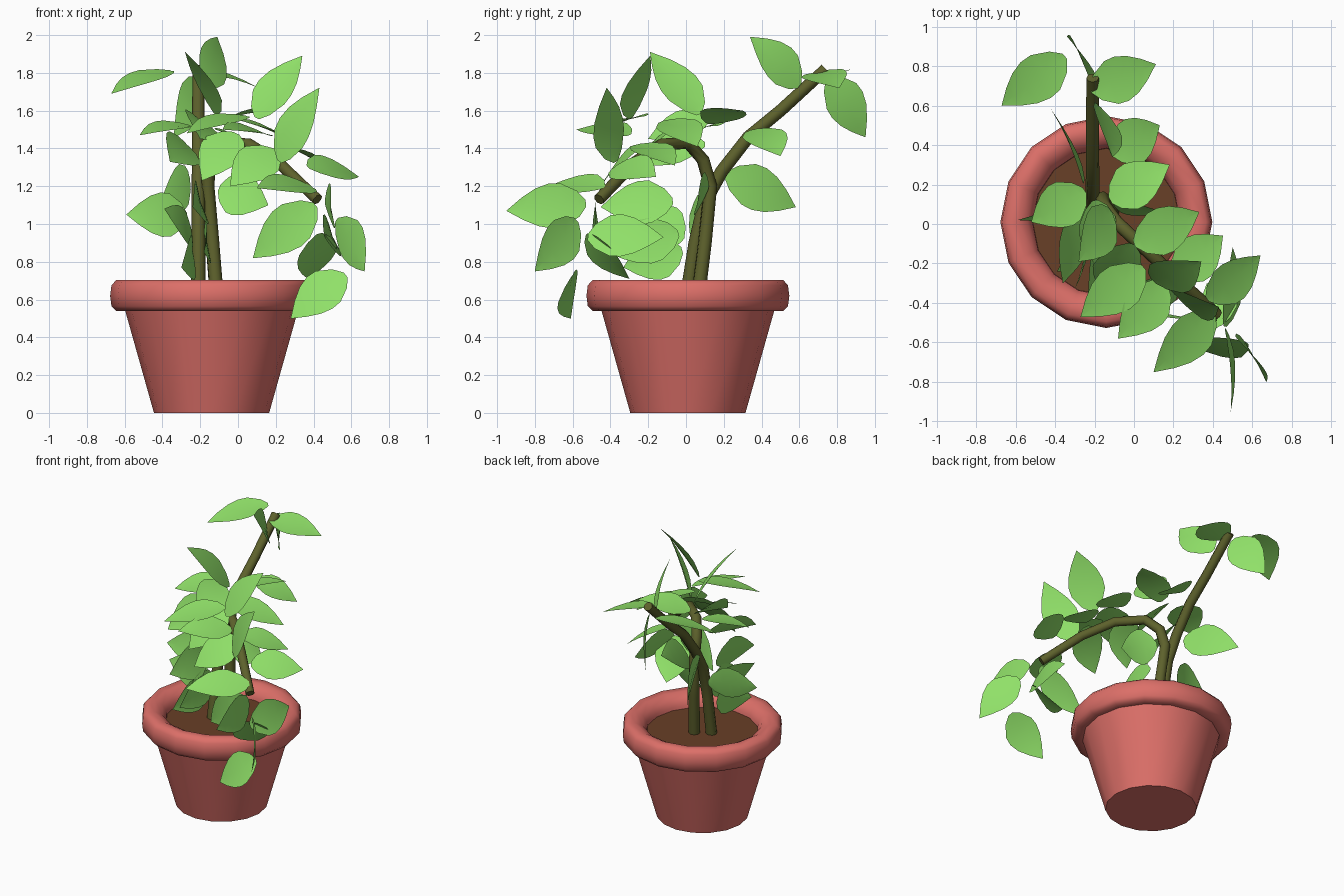
import bpy, bmesh, math
from mathutils import Vector

if "Cube" in bpy.data.objects:
    bpy.data.objects.remove(bpy.data.objects["Cube"])

def material(name, rgb):
    m = bpy.data.materials.new(name)
    m.diffuse_color = (*rgb, 1)
    m.use_nodes = True
    m.node_tree.nodes["Principled BSDF"].inputs["Base Color"].default_value = m.diffuse_color
    return m

CLAY = material("clay", (0.72, 0.16, 0.14))
SOIL = material("soil", (0.14, 0.05, 0.02))
BARK = material("bark", (0.11, 0.12, 0.025))
LEAF = material("leaf", (0.28, 0.75, 0.14))
CX, CY = -0.14, 0.01

def add(name, data, mat):
    o = bpy.data.objects.new(name, data)
    bpy.context.collection.objects.link(o)
    data.materials.append(mat)
    return o

def smooth(o, deg=35):
    bpy.ops.object.select_all(action='DESELECT')
    o.select_set(True)
    bpy.context.view_layer.objects.active = o
    bpy.ops.object.shade_smooth_by_angle(angle=math.radians(deg))

def lathe(name, profile, mat, sides=16):
    bm = bmesh.new()
    vs = [bm.verts.new((r, 0, z)) for r, z in profile]
    es = [bm.edges.new(p) for p in zip(vs, vs[1:])]
    bmesh.ops.spin(bm, geom=vs + es, cent=(0, 0, 0), axis=(0, 0, 1),
                   angle=math.tau, steps=sides, use_merge=True)
    bmesh.ops.remove_doubles(bm, verts=bm.verts, dist=1e-4)
    bmesh.ops.recalc_face_normals(bm, faces=bm.faces)
    me = bpy.data.meshes.new(name)
    bm.to_mesh(me)
    bm.free()
    o = add(name, me, mat)
    o.location = (CX, CY, 0)
    smooth(o, 55)
    return o

# Pot with a rounded rim, and the soil disc inside
lathe("pot", [(0, 0), (0.305, 0), (0.457, 0.54), (0.505, 0.54), (0.53, 0.565), (0.537, 0.62),
              (0.53, 0.675), (0.505, 0.703), (0.45, 0.703), (0.40, 0.675), (0.375, 0.63), (0.37, 0.58)], CLAY)
lathe("soil", [(0, 0.61), (0.38, 0.61)], SOIL)

# Two stems as bevelled curves
def stem(name, pts, r=0.038):
    c = bpy.data.curves.new(name, 'CURVE')
    c.dimensions = '3D'
    c.bevel_depth, c.bevel_resolution, c.use_fill_caps = r, 2, True
    s = c.splines.new('POLY')
    s.points.add(len(pts) - 1)
    for i, (p, q) in enumerate(zip(s.points, pts)):
        p.co = (*q, 1)
        p.radius = 1 - 0.2 * i / len(pts)
    s.use_smooth = True
    add(name, c, BARK)

stem("tall_stem", [(-0.21, 0.0, 0.58), (-0.21, 0.05, 0.9), (-0.21, 0.10, 1.12), (-0.21, 0.19, 1.28),
                   (-0.21, 0.33, 1.46), (-0.21, 0.50, 1.60), (-0.21, 0.74, 1.82)])
stem("drooping_stem", [(-0.11, 0.06, 0.58), (-0.135, 0.10, 0.9), (-0.16, 0.13, 1.2), (-0.15, 0.09, 1.34),
                       (-0.09, 0.01, 1.43), (0.06, -0.13, 1.42), (0.22, -0.28, 1.32), (0.42, -0.46, 1.13)])

# Leaf blade: rows of (position along leaf, relative half width), gently cupped
ROWS = [(0, 0.15), (0.1, 0.58), (0.3, 0.97), (0.45, 1), (0.62, 0.84), (0.8, 0.5), (1, 0.01)]

def leaf(i, base, tip, facing, half=0.12):
    b, d = Vector(base), Vector(tip) - Vector(base)
    n = Vector(facing)
    n = (n - d * (n.dot(d) / d.length_squared)).normalized()
    side = n.cross(d).normalized()
    verts, faces = [], []
    for t, w in ROWS:
        for s in (-1, 0, 1):
            verts.append(b + d * t + side * (s * w * half)
                         + n * (0.06 * (t - t * t) + 0.012 * w * abs(s)))
    for r in range(len(ROWS) - 1):
        for c in (0, 1):
            k = r * 3 + c
            faces.append((k, k + 3, k + 4, k + 1))
    me = bpy.data.meshes.new("leaf")
    me.from_pydata(verts, [], faces)
    smooth(add(f"leaf_{i:02d}", me, LEAF), 40)

UP, FRONT, RIGHT = (0, -0.2, 1), (0, -1, 0.2), (1, 0, 0.1)
def P(*v):
    return Vector(v) / 100

# Each leaf: base, tip (in hundredths) and the way the blade faces
TOP_LEAVES = [
    (P(-18, 60, 173), P(-11, 34, 199), (0.8, 0.5, 0.3)),
    (P(-35, 85, 181), P(-67, 60, 169), UP),
    (P(-22, 68, 180), P(11, 81, 172), UP),
    (P(-23, 75, 177), P(-34, 95, 146), (0.8, 0.45, 0.1)),
    (P(-12, 36, 150), P(13, 50, 136), UP),
    (P(-26, 21, 126), P(-42, 58, 109), (0.9, 0.3, 0.1)),
    (P(-12, 12, 153), P(18, 30, 160), (-0.2, 0.1, 1)),
    (P(-25, 17, 152), P(-52, 1, 147), UP),
    (P(-12, 7, 158), P(-28, -19, 191), (0.78, 0.3, 0.6)),
]
MIDDLE_LEAVES = [
    (P(10, -29, 156), P(34, -19, 189), (-0.5, -0.95, 0.7)),
    (P(22, -37, 133), P(43, -42, 172), (-0.7, -0.85, 0.25)),
    (P(0, -10, 155), P(33, 6, 141), UP),
    (P(20, -26, 142), P(45, -6, 131), UP),
    (P(5, -22, 157), P(-27, -47, 148), UP),
    (P(16, -30, 147), P(-8, -58, 150), (0.2, -0.2, 1)),
    (P(-1, -10, 148), P(-19, -30, 123), (0, -0.8, 0.6)),
    (P(20, -26, 139), P(-4, -45, 120), (0.1, -0.75, 0.65)),
    (P(-20, 12, 155), P(-20, -20, 145), (0.6, 0, 0.8)),
    (P(-27, 10, 142), P(-36, -30, 133), (0.7, 0, 0.7)),
    (P(-27, 13, 104), P(-59, 2, 105), FRONT),
    (P(-10, 12, 119), P(16, 6, 110), FRONT),
]
LOW_LEAVES = [
    (P(37, -38, 130), P(64, -16, 125), (0, -0.6, 0.8)),
    (P(52, -58, 102), P(67, -80, 75), (0.7, 0.5, 0)),
    (P(46, -53, 111), P(49, -95, 107), RIGHT),
    (P(46, -52, 93), P(50, -12, 93), (1, 0, 0.4)),
    (P(41, -48, 110), P(8, -43, 82), (0, -1, 0.1)),
    (P(40, -44, 119), P(10, -75, 119), (0.3, -0.3, 0.9)),
    (P(43, -52, 95), P(37, -30, 71), (0.5, -0.9, 0)),
    (P(57, -60, 73), P(28, -61, 50), (-0.4, -1, 0.3)),
    (P(-24, -2, 91), P(-39, -24, 108), RIGHT),
    (P(-24, -2, 86), P(-30, -33, 77), RIGHT),
    (P(-18, -4, 95), P(-18, -42, 85), RIGHT),
    (P(-20, -7, 112), P(-24, -45, 109), (1, 0, 0.3)),
]
for i, args in enumerate(TOP_LEAVES + MIDDLE_LEAVES + LOW_LEAVES, 1):
    leaf(i, *args)
